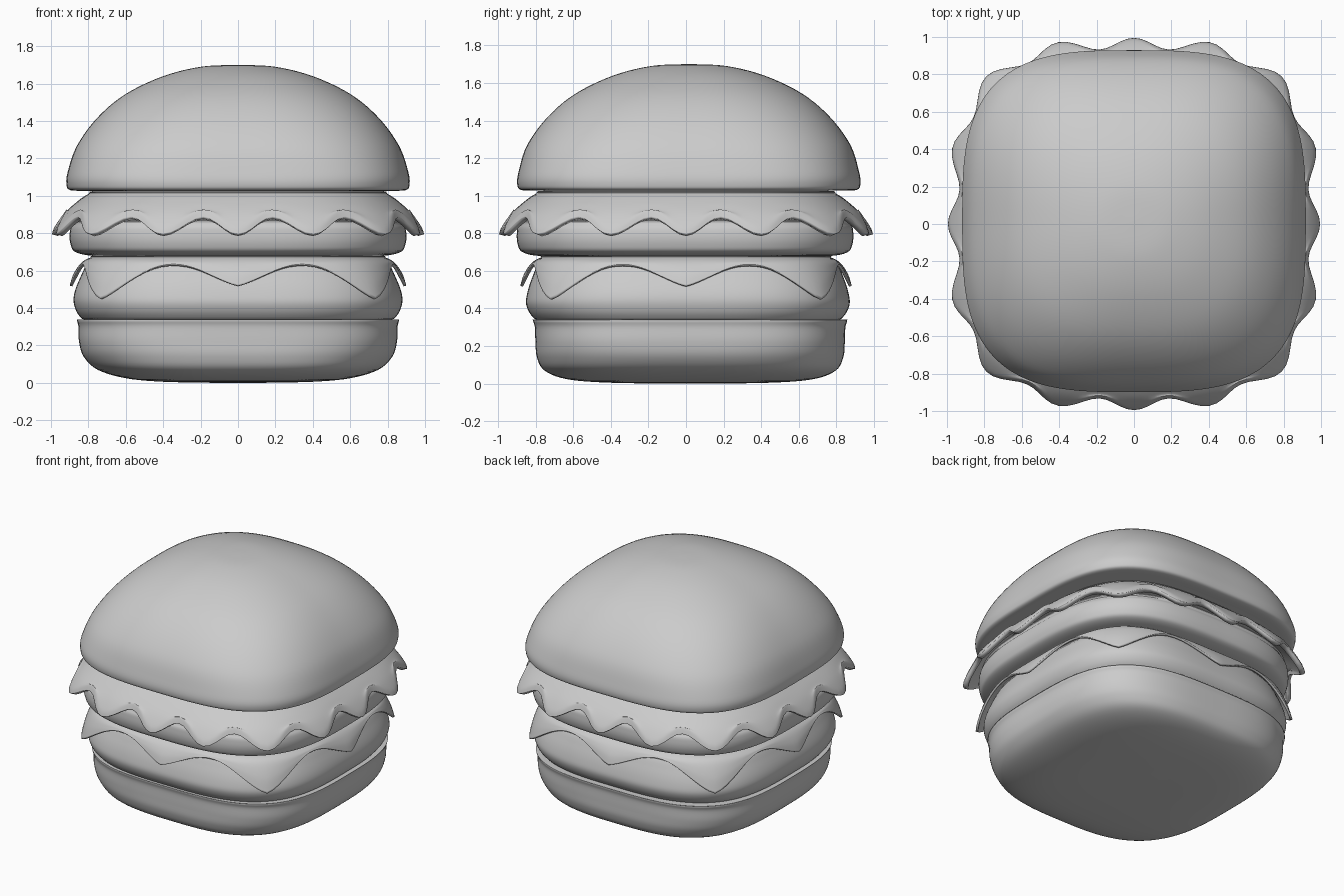
import bpy, bmesh
from math import sin, cos, pi, radians

if "Cube" in bpy.data.objects:
    bpy.data.objects.remove(bpy.data.objects["Cube"])

SEG = 160


def smooth_rows(rows, steps=5):
    """Catmull-Rom through profile rows."""
    out = []
    for i in range(len(rows) - 1):
        p0, p1 = rows[max(i - 1, 0)], rows[i]
        p2, p3 = rows[i + 1], rows[min(i + 2, len(rows) - 1)]
        for k in range(steps):
            t = k / steps
            out.append([0.5 * (2 * b + (c - a) * t + (2 * a - 5 * b + 4 * c - d) * t * t
                               + (3 * b - a - 3 * c + d) * t ** 3)
                        for a, b, c, d in zip(p0, p1, p2, p3)])
    out.append(list(rows[-1]))
    return out


def loft(name, profile, cy=0.0, closed=True, thickness=0.0):
    """profile(angle) gives rows (rx, ry, z, squareness), from the top centre outwards and down."""
    bm = bmesh.new()
    columns = []
    for j in range(SEG):
        a = 2 * pi * j / SEG
        c, s = cos(a), sin(a)
        col = []
        for rx, ry, z, n in smooth_rows(profile(a)):
            r = (abs(c) ** n + abs(s) ** n) ** (-1 / n)
            col.append(bm.verts.new((rx * r * c, cy + ry * r * s, z)))
        columns.append(col)
    for j in range(SEG):
        p, q = columns[j], columns[(j + 1) % SEG]
        for i in range(len(p) - 1):
            bm.faces.new((p[i], p[i + 1], q[i + 1], q[i]))
    bm.faces.new([col[0] for col in columns])
    if closed:
        bm.faces.new([col[-1] for col in reversed(columns)])
    mesh = bpy.data.meshes.new(name)
    bm.to_mesh(mesh)
    bm.free()
    ob = bpy.data.objects.new(name, mesh)
    bpy.context.collection.objects.link(ob)
    bpy.ops.object.select_all(action='DESELECT')
    ob.select_set(True)
    bpy.context.view_layer.objects.active = ob
    bpy.ops.object.shade_smooth_by_angle(angle=radians(40))
    if thickness:
        m = ob.modifiers.new("thickness", 'SOLIDIFY')
        m.thickness = thickness
        m.offset = -1
    return ob


# Top bun: squarish dome with a flat underside
top_rows = [(.02, .02, 1.70, 2.2), (.2, .2, 1.69, 2.2), (.4, .4, 1.64, 2.4),
            (.6, .6, 1.545, 2.6), (.75, .75, 1.42, 2.8), (.86, .86, 1.27, 3.0),
            (.91, .905, 1.13, 3.2), (.917, .913, 1.06, 3.2), (.895, .89, 1.03, 3.2),
            (.8, .8, 1.028, 3.2)]
loft("top_bun", lambda a: top_rows, cy=.015)


# Lettuce: sheet with a flared, ruffled rim
def lettuce(a):
    w = cos(16 * a)
    edge, ze = .965 + .03 * w, .84 - .045 * w
    rows = [(.1, 1.03), (.72, 1.028), (.80, 1.01), (.865, .965),
            (.92 + .01 * w, .915 - .01 * w), (edge - .015, ze + .04), (edge, ze)]
    return [(r, r, z, 3.0) for r, z in rows]


loft("lettuce", lettuce, closed=False, thickness=.035)

# Tomato slice: thick rounded disc
tomato_rows = [(.1, .1, .90, 3), (.8, .8, .89, 3), (.88, .88, .85, 3), (.9, .895, .80, 3),
               (.895, .89, .74, 3), (.87, .865, .70, 3), (.78, .78, .68, 3), (.6, .6, .678, 3)]
loft("tomato_slice", lambda a: tomato_rows, cy=-.005)


# Cheese: draped slice with eight pointed flaps
def cheese(a):
    d = 1 - abs(sin(4 * a)) ** 1.3
    corner = sin(2 * a) ** 2
    edge = .845 + (.055 + .01 * corner) * d
    ze = .635 - (.115 + .07 * corner) * d
    rows = [(.1, .682), (.72, .682), (.79, .67), (.83 + .01 * d, .65 - .01 * d),
            ((.835 + edge) / 2 + .012 * d, (.645 + ze) / 2), (edge, ze)]
    return [(r, r * .98, z, 3.3) for r, z in rows]


loft("cheese_slice", cheese, closed=False, thickness=.015)

# Patty
patty_rows = [(.1, .1, .667, 3.1), (.72, .71, .665, 3.1), (.80, .79, .64, 3.1), (.845, .83, .56, 3.1),
              (.875, .855, .48, 3.1), (.877, .86, .42, 3.1), (.85, .83, .36, 3.1),
              (.8, .78, .335, 3.1), (.6, .6, .33, 3.1)]
loft("patty", lambda a: patty_rows, cy=.01)

# Bottom bun: thin rim on top, rounded base
base_rows = [(.6, .6, .335, 3.1), (.84, .815, .34, 3.1), (.86, .835, .335, 3.2), (.853, .826, .30, 3.2),
             (.85, .823, .22, 3.2), (.825, .815, .14, 3.1), (.75, .775, .07, 3.1),
             (.6, .66, .025, 3), (.4, .45, .006, 2.8), (.1, .1, 0, 2.5)]
loft("bottom_bun", lambda a: base_rows, cy=.022)
